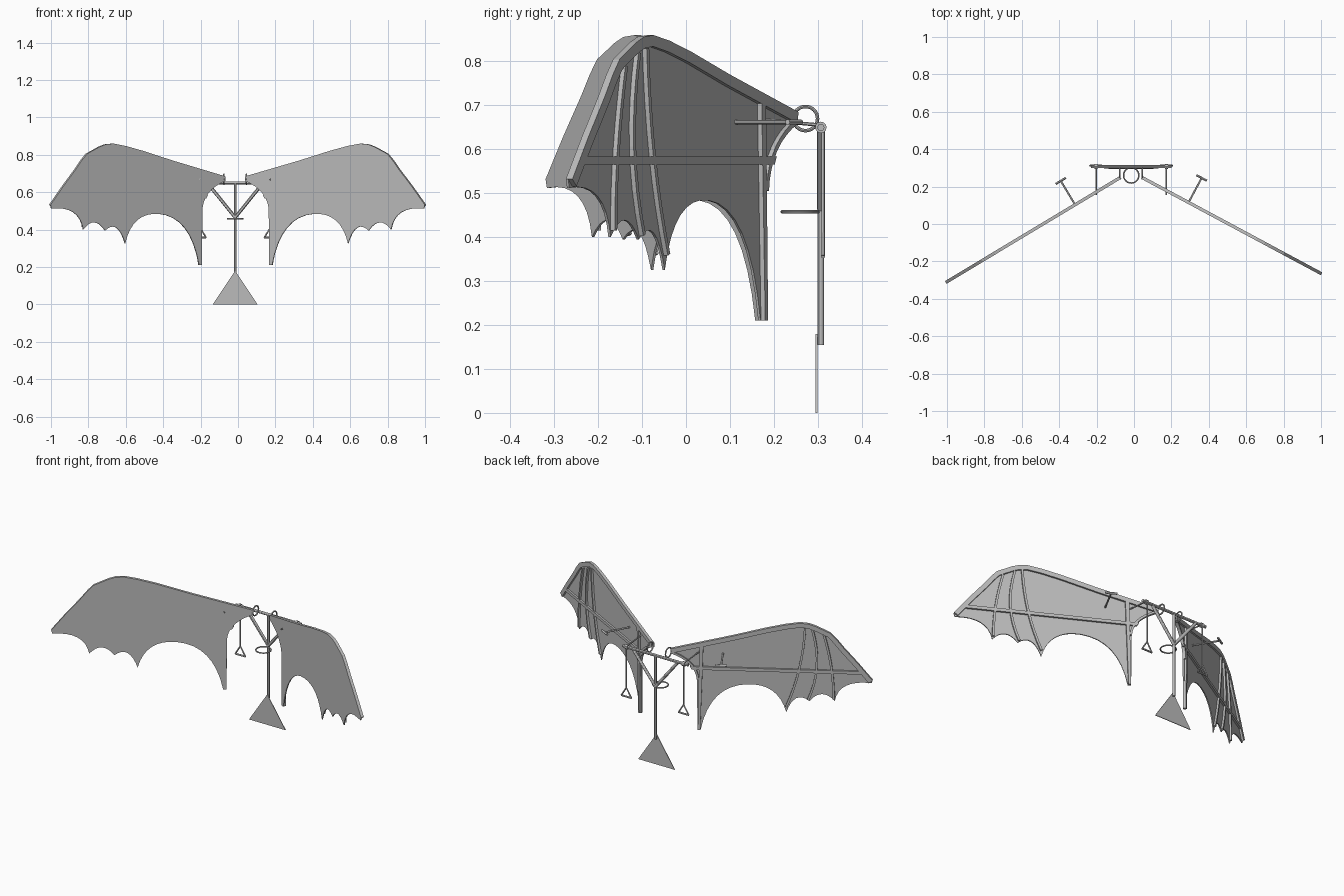
import bpy, bmesh, math
from mathutils import Matrix, Vector

cube = bpy.data.objects.get("Cube")
if cube:
    bpy.data.objects.remove(cube, do_unlink=True)

grey = bpy.data.materials.new("plain_grey")
grey.use_nodes = True
grey.diffuse_color = (0.5, 0.5, 0.5, 1)
grey.node_tree.nodes["Principled BSDF"].inputs["Base Color"].default_value = (0.5, 0.5, 0.5, 1)


def finish(name, bm, smooth=False):
    bmesh.ops.recalc_face_normals(bm, faces=bm.faces)
    mesh = bpy.data.meshes.new(name)
    bm.to_mesh(mesh)
    bm.free()
    mesh.materials.append(grey)
    obj = bpy.data.objects.new(name, mesh)
    bpy.context.collection.objects.link(obj)
    if smooth:
        bpy.ops.object.select_all(action="DESELECT")
        obj.select_set(True)
        bpy.context.view_layer.objects.active = obj
        bpy.ops.object.shade_smooth_by_angle()
    return obj


def plate(name, outline, near, far, frame):
    """Flat outline (u, v) given thickness along the frame's third axis."""
    bm = bmesh.new()
    front = [bm.verts.new(frame @ Vector((u, v, near))) for u, v in outline]
    back = [bm.verts.new(frame @ Vector((u, v, far))) for u, v in outline]
    bm.faces.new(front)
    bm.faces.new(back[::-1])
    n = len(outline)
    for i in range(n):
        j = (i + 1) % n
        bm.faces.new((front[i], back[i], back[j], front[j]))
    return finish(name, bm)


def strip(path, a, b):
    """Band beside a path, between offsets a and b to its right."""
    pts = [Vector(p) for p in path]
    left, right = [], []
    for i, p in enumerate(pts):
        d = (pts[min(i + 1, len(pts) - 1)] - pts[max(i - 1, 0)]).normalized()
        side = Vector((d.y, -d.x))
        left.append(p + side * a)
        right.append(p + side * b)
    return left + right[::-1]


def bend(p, c, q, steps=8):
    """Quadratic curve from p to q, without its last point."""
    p, c, q = Vector(p), Vector(c), Vector(q)
    return [p * (1 - t) ** 2 + c * 2 * t * (1 - t) + q * t * t
            for t in (i / steps for i in range(steps))]


def rod(name, start, end, radius, sides=12):
    start, end = Vector(start), Vector(end)
    axis = end - start
    bm = bmesh.new()
    turn = Vector((0, 0, 1)).rotation_difference(axis).to_matrix().to_4x4()
    bmesh.ops.create_cone(bm, cap_ends=True, segments=sides, radius1=radius, radius2=radius,
                          depth=axis.length, matrix=Matrix.Translation((start + end) / 2) @ turn)
    return finish(name, bm, True)


def ring(name, centre, radius, thick, rotation=(0, 0, 0)):
    bpy.ops.mesh.primitive_torus_add(location=centre, rotation=rotation, major_radius=radius,
                                     minor_radius=thick, major_segments=32, minor_segments=8)
    obj = bpy.context.object
    obj.name = name
    obj.data.materials.append(grey)
    bpy.ops.object.shade_smooth_by_angle()


# Wing outline: leading edge, scallops, inner finger and root arc
top = [(0, .685), (.33, .77), (.516, .822), (.62, .847), (.698, .86), (.745, .856), (.783, .843),
       (.862, .805), (.895, .77), (.934, .72), (1.013, .628), (1.09, .532)]
root_arc = bend((.143, .505), (.135, .61), (0, .66)) + [Vector((0, .66))]
outline = [Vector(p) for p in top]
outline += bend((1.084, .512), (.91, .53), (.885, .40))
outline += bend((.885, .40), (.815, .48), (.749, .395))
outline += bend((.749, .395), (.67, .46), (.624, .325))
outline += bend((.624, .325), (.58, .495), (.413, .484))
outline += bend((.413, .484), (.215, .47), (.163, .21))
outline += [Vector((.163, .21)), Vector((.145, .21))] + root_arc

# Curved ribs, given as start, control and end
ribs = [((.726, .83), (.712, .57), (.624, .36)),
        ((.765, .82), (.825, .60), (.742, .405)),
        ((.828, .79), (.88, .60), (.88, .415))]


def wing(side, root_x, angle):
    c, s = math.cos(angle), math.sin(angle)
    frame = Matrix(((side * c, 0, side * s, root_x),
                    (-s, 0, c, .245),
                    (0, 1, 0, 0),
                    (0, 0, 0, 1)))
    label = "left" if side > 0 else "right"
    skin, raised = .002, .013
    plate(label + "_wing_skin", outline, -.004, skin, frame)
    bands = {"leading_edge": strip(top, 0, .026),
             "root_edge": strip(root_arc, 0, .012),
             "inner_finger": [(.147, .21), (.161, .21), (.178, .71), (.157, .71)],
             "cross_bar": [(.115, .566), (1.03, .566), (1.02, .584), (.105, .584)]}
    for i, rib in enumerate(ribs):
        bands["rib_%d" % (i + 1)] = strip(bend(*rib) + [Vector(rib[2])], -.006, .006)
    for part, shape in bands.items():
        plate(label + "_wing_" + part, shape, skin, raised, frame)
    # T-shaped hand grip standing out behind the wing
    grip = .283
    stem_end = Vector((grip, .662, .153))
    reach = Vector((.032, 0, 0))
    rod(label + "_grip_stem", frame @ Vector((grip, .662, 0)), frame @ stem_end, .005)
    rod(label + "_grip_bar", frame @ (stem_end - reach), frame @ (stem_end + reach), .006)
    # Hinge pin from the wing root to its ring
    ring_x = middle + side * .06
    rod(label + "_hinge_pin", frame @ Vector((.01, .67, 0)), (ring_x, .246, .67), .007)
    ring(label + "_hinge_ring", (ring_x, .272, .67), .0275, .004, (0, math.pi / 2, 0))


middle, back = -.015, .307
wing(1, .04, math.radians(28.2))
wing(-1, -.07, math.radians(31))

# Rear frame: crossbar, post and harness ring
bar_z = .65
rod("crossbar", (middle - .215, back, bar_z), (middle + .215, back, bar_z), .008)
rod("post", (middle, back, .155), (middle, back, bar_z), .0075)
ring("harness_ring", (middle, .26, .458), .041, .004)

# Tail fin
flat = Matrix(((1, 0, 0, middle), (0, 0, 1, .295), (0, 1, 0, 0), (0, 0, 0, 1)))
plate("tail_fin", [(-.12, 0), (.12, 0), (0, .18)], 0, .004, flat)

for side, label in ((1, "left"), (-1, "right")):
    x = middle + side * .188
    rod(label + "_brace", (middle, back, .465), (middle + side * .145, back, bar_z - .005), .009)
    rod(label + "_bar_collar", (x - .008, back, bar_z), (x + .008, back, bar_z), .013)
    rod(label + "_push_rod", (x, back, .655), (x, .155, .669), .004)
    # Hanging strap with a triangular handle
    hang = back + .005
    apex = (x, hang, .41)
    corners = [(x - .033, hang, .357), (x + .033, hang, .357)]
    rod(label + "_strap", (x, hang, bar_z), apex, .004)
    rod(label + "_handle_grip", corners[0], corners[1], .005)
    for i, corner in enumerate(corners):
        rod(label + "_handle_side_%d" % (i + 1), apex, corner, .004)
